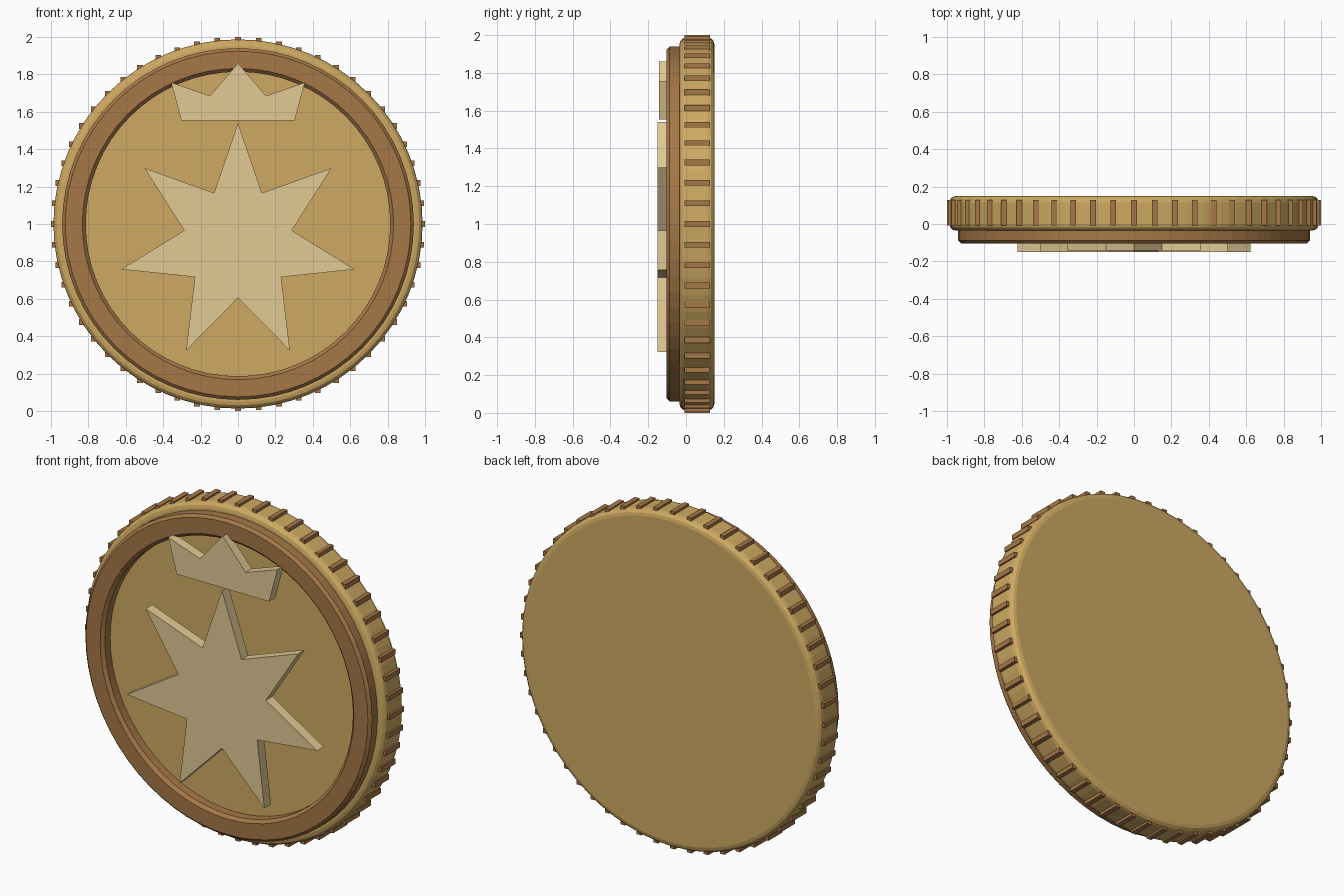
import bpy, bmesh, math
from mathutils import Matrix

if "Cube" in bpy.data.objects:
    bpy.data.objects.remove(bpy.data.objects["Cube"])


def material(name, rgb):
    m = bpy.data.materials.new(name)
    m.diffuse_color = (*rgb, 1)
    m.use_nodes = True
    m.node_tree.nodes["Principled BSDF"].inputs["Base Color"].default_value = m.diffuse_color
    return m


GOLD = material("gold", (0.620, 0.400, 0.122))
BRONZE = material("bronze", (0.380, 0.187, 0.064))
PALE = material("pale gold", (0.760, 0.590, 0.300))


def finish(bm, name, mat):
    bmesh.ops.recalc_face_normals(bm, faces=bm.faces)
    me = bpy.data.meshes.new(name)
    bm.to_mesh(me)
    bm.free()
    me.materials.append(mat)
    ob = bpy.data.objects.new(name, me)
    bpy.context.collection.objects.link(ob)
    return ob


def lathe(name, profile, mat, closed=False, n=64):
    """Turn a (radius, y) profile about the coin axis; open profiles get caps."""
    bm = bmesh.new()
    rings = []
    for r, y in profile:
        rings.append([bm.verts.new((r * math.sin(2 * math.pi * i / n), y,
                                    1 + r * math.cos(2 * math.pi * i / n))) for i in range(n)])
    pairs = list(zip(rings, rings[1:]))
    if closed:
        pairs.append((rings[-1], rings[0]))
    else:
        bm.faces.new(rings[0])
        bm.faces.new(rings[-1])
    for a, b in pairs:
        for i in range(n):
            j = (i + 1) % n
            bm.faces.new((a[i], a[j], b[j], b[i]))
    return finish(bm, name, mat)


def plate(name, points, y0, y1, mat):
    """Extrude an (x, z) outline from y0 to y1."""
    bm = bmesh.new()
    front = [bm.verts.new((x, y0, z)) for x, z in points]
    back = [bm.verts.new((x, y1, z)) for x, z in points]
    bm.faces.new(front)
    bm.faces.new(back)
    for i in range(len(points)):
        j = (i + 1) % len(points)
        bm.faces.new((front[i], front[j], back[j], back[i]))
    return finish(bm, name, mat)


# Coin body with rounded rims; its front is the recessed face inside the ring
B = 0.035
arc = [(math.sin(math.radians(t)) * B, math.cos(math.radians(t)) * B) for t in (0, 30, 60, 90)]
body = [(0.952 + s, 0.15 - B + c) for s, c in arc]
body += [(0.952 + s, -0.035 + B - c) for s, c in reversed(arc)]
lathe("coin_body", body, GOLD)

# Chamfered front ring
lathe("front_ring", [(0.94, -0.03), (0.94, -0.087), (0.924, -0.103), (0.832, -0.103),
                     (0.814, -0.085), (0.814, -0.03)], BRONZE, closed=True)

# Square ridges around the edge, all kept upright
bm = bmesh.new()
RIDGES = 56
for k in range(RIDGES):
    a = 2 * math.pi * k / RIDGES
    m = (Matrix.Translation((0.985 * math.sin(a), 0.06, 1 + 0.985 * math.cos(a)))
         @ Matrix.Diagonal((0.03, 0.134, 0.03, 1)))
    bmesh.ops.create_cube(bm, size=1, matrix=m)
finish(bm, "edge_ridges", BRONZE)

# Seven-pointed star
star = []
for k in range(14):
    r = 0.64 if k % 2 == 0 else 0.295
    star.append((r * math.sin(math.pi * k / 7), 0.90 + r * math.cos(math.pi * k / 7)))
plate("star", star, -0.15, -0.088, PALE)

# Crown
half = [(0.15, 1.685), (0.358, 1.757), (0.303, 1.553)]
crown = [(0, 1.86)] + half + [(-x, z) for x, z in reversed(half)]
plate("crown", crown, -0.142, -0.084, PALE)
